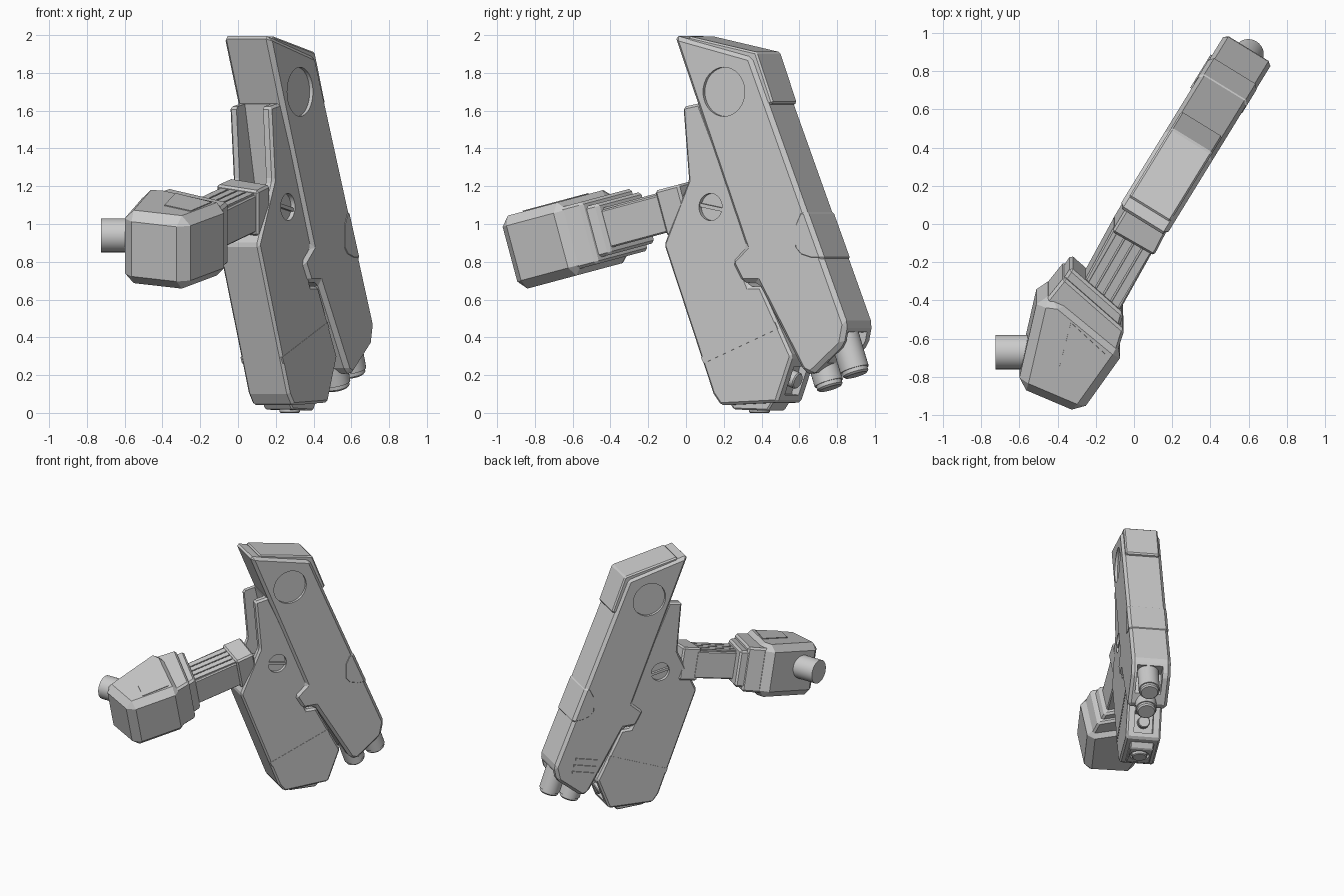
import bpy, bmesh, math
from mathutils import Vector, Matrix

if "Cube" in bpy.data.objects:
    bpy.data.objects.remove(bpy.data.objects["Cube"])

UX, UY = 0.524, 0.852          # heading of the wing plates in plan
TILT = math.radians(15)        # pitch of the arm and pod


def P(s, n, z):
    """Point from distance along the plates, across the plates, and height."""
    return Vector((UX * s + UY * n, UY * s - UX * n, z))


def S(y):
    """Distance along the plates for a y read on the right face."""
    return (y + 0.092) / UY


def prism(name, base, top, bevel=0.0):
    bm = bmesh.new()
    a = [bm.verts.new(p) for p in base]
    b = [bm.verts.new(p) for p in top]
    bm.faces.new(a)
    bm.faces.new(b[::-1])
    for i in range(len(a)):
        j = (i + 1) % len(a)
        bm.faces.new((a[i], b[i], b[j], a[j]))
    bmesh.ops.recalc_face_normals(bm, faces=bm.faces)
    me = bpy.data.meshes.new(name)
    bm.to_mesh(me)
    bm.free()
    ob = bpy.data.objects.new(name, me)
    bpy.context.collection.objects.link(ob)
    if bevel:
        m = ob.modifiers.new("bevel", 'BEVEL')
        m.width, m.segments, m.limit_method = bevel, 1, 'ANGLE'
        m.angle_limit = math.radians(25)
        apply(ob, m)
    return ob


def apply(ob, mod):
    bpy.context.view_layer.objects.active = ob
    bpy.ops.object.modifier_apply(modifier=mod.name)


def side(name, pts, n0, n1, bevel=0.0):
    """Side profile (y, z) extruded across the plates."""
    return prism(name, [P(S(y), n0, z) for y, z in pts],
                 [P(S(y), n1, z) for y, z in pts], bevel)


def plan(name, pts, z0, z1, bevel=0.0):
    """Plan profile (x, y) extruded upward, then pitched like the arm."""
    m = Matrix.Translation((0, 0, 1.09)) @ Matrix.Rotation(TILT, 4, 'X')
    return prism(name, [m @ Vector((x, y, z0)) for x, y in pts],
                 [m @ Vector((x, y, z1)) for x, y in pts], bevel)


def cyl(name, p0, p1, r, bevel=0.0):
    d = p1 - p0
    bpy.ops.mesh.primitive_cylinder_add(vertices=32, radius=r, depth=d.length,
                                        location=(p0 + p1) / 2)
    ob = bpy.context.object
    ob.name = name
    ob.rotation_euler = d.to_track_quat('Z', 'Y').to_euler()
    if bevel:
        m = ob.modifiers.new("bevel", 'BEVEL')
        m.width, m.segments = bevel, 1
        apply(ob, m)
    bpy.ops.object.shade_smooth_by_angle(angle=math.radians(30))
    return ob


def cut(ob, cutter):
    bpy.context.view_layer.update()
    m = ob.modifiers.new("cut", 'BOOLEAN')
    m.operation, m.object, m.solver = 'DIFFERENCE', cutter, 'EXACT'
    apply(ob, m)
    bpy.data.objects.remove(cutter)


# Long rear plate
long_plate = side("long_plate", [
    (-0.07, 2.0), (0.34, 1.885), (0.845, 0.47), (0.825, 0.36), (0.66, 0.2),
    (0.615, 0.22), (0.375, 0.69), (0.29, 0.69), (0.235, 0.8), (0.31, 0.88)],
    -0.115, 0.175, 0.022)
# Pocket for the rear thruster
cut(long_plate, side("pocket", [(0.75, 0.42), (0.95, 0.44), (0.95, 0.1), (0.7, 0.1)],
                     -0.055, 0.135))

# Short front plate with a recessed channel in its upper front
front_plate = side("front_plate", [
    (-0.03, 1.62), (0.06, 1.64), (0.35, 0.87), (0.27, 0.8), (0.32, 0.67),
    (0.385, 0.67), (0.55, 0.3), (0.47, 0.055), (0.17, 0.04), (0.13, 0.1),
    (-0.13, 0.89), (0.0, 1.23)], -0.1, 0.157, 0.014)
cut(front_plate, side("channel", [(-0.2, 1.75), (0.02, 1.75), (0.15, 1.1), (-0.2, 1.1)],
                      -0.055, 0.11))
cut(front_plate, side("socket", [(0.49, 0.245), (0.62, 0.245), (0.55, 0.085), (0.445, 0.1)],
                      -0.04, 0.1))

# Round recesses and slotted screws on both faces
for tag, d, long_n, front_n in (("right", 1, 0.175, 0.157), ("left", -1, -0.115, -0.1)):
    s = S(0.2)
    cut(long_plate, cyl("dish", P(s, long_n - 0.02 * d, 1.7), P(s, long_n + 0.1 * d, 1.7), 0.13))
    s = S(0.12)
    cut(front_plate, cyl("hole", P(s, front_n - 0.025 * d, 1.09),
                         P(s, front_n + 0.1 * d, 1.09), 0.072))
    side("screw_bar_" + tag, [(0.062, 1.11), (0.178, 1.085), (0.178, 1.065), (0.062, 1.09)],
         front_n - 0.03 * d, front_n - 0.006 * d)

# Cap over the top rear corner
side("top_cap", [(0.0, 1.995), (0.36, 1.91), (0.449, 1.64), (0.405, 1.62),
                 (0.3, 1.85), (0.0, 1.93)], -0.097, 0.155, 0.01)

# Hatch wrapped over the rear edge, and band round the front plate
side("rear_hatch", [(0.598, 1.075), (0.567, 1.0), (0.565, 0.87), (0.6, 0.825), (0.66, 0.805),
                    (0.731, 0.805), (0.634, 1.075)], -0.118, 0.178, 0.024)
side("plate_band", [(0.07, 0.295), (0.46, 0.48), (0.475, 0.445), (0.084, 0.262)],
     -0.102, 0.159)

# Vent slats on the left face
for k in range(3):
    z = 0.36 + 0.05 * k
    y = 0.58 - 0.012 * k
    side(f"vent_slat_{k + 1}", [(y, z), (y + 0.15, z + 0.045), (y + 0.15, z + 0.063),
                                (y, z + 0.018)], -0.123, -0.1)

# Rear thruster tubes with end rings
axis = Vector((UX * 0.33, UY * 0.33, -0.944))
for k, (s, z) in enumerate(((1.085, 0.2), (0.925, 0.13)), 1):
    end = P(s, 0.045, z)
    cyl(f"thruster_{k}", end - axis * 0.24, end - axis * 0.03, 0.078)
    cyl(f"thruster_ring_{k}", end - axis * 0.04, end, 0.07, 0.01)

# Small nozzle in the socket and the foot under the front plate
cyl("socket_nozzle", P(0.64, 0.03, 0.195), P(0.715, 0.03, 0.168), 0.045, 0.006)
foot = side("foot", [(0.19, 0.06), (0.22, 0.018), (0.4, 0.012), (0.43, 0.06)],
            -0.06, 0.115, 0.008)
cut(foot, cyl("foot_hole", P(0.475, 0.03, -0.05), P(0.475, 0.03, 0.04), 0.072))
cyl("foot_nozzle", P(0.475, 0.03, 0.0), P(0.475, 0.03, 0.06), 0.055, 0.006)

# Arm with lengthwise ribs
plan("arm_collar", [(-0.115, -0.01), (-0.04, 0.12), (0.17, -0.01), (0.105, -0.14)],
     -0.125, 0.125, 0.012)
plan("arm", [(-0.3, -0.36), (-0.1, 0.02), (0.1, -0.12), (-0.1, -0.49)], -0.105, 0.1, 0.008)
for k in range(4):
    t0, t1 = 0.08 + 0.22 * k, 0.08 + 0.22 * k + 0.18
    a, b = Vector((-0.3, -0.36)), Vector((-0.1, -0.49))
    c, d = Vector((-0.1, 0.0)), Vector((0.1, -0.14))
    plan(f"arm_rib_{k + 1}", [a.lerp(b, t0), c.lerp(d, t0), c.lerp(d, t1), a.lerp(b, t1)],
         0.09, 0.11)

# Stepped flange joining arm and pod
plan("flange_outer", [(-0.47, -0.38), (-0.365, -0.245), (-0.05, -0.53), (-0.09, -0.66)],
     -0.17, 0.17, 0.015)
plan("flange_inner", [(-0.43, -0.36), (-0.33, -0.2), (-0.055, -0.45), (-0.1, -0.62)],
     -0.14, 0.14, 0.015)

# Pod with top panel and side peg
plan("pod", [(-0.61, -0.84), (-0.28, -0.985), (-0.045, -0.645), (-0.38, -0.36), (-0.5, -0.345)],
     -0.2, 0.2, 0.05)
plan("pod_panel", [(-0.33, -0.48), (-0.39, -0.72), (-0.25, -0.84), (-0.14, -0.66)], 0.19, 0.205)
cyl("pod_peg", Vector((-0.725, -0.67, 0.94)), Vector((-0.45, -0.67, 0.94)), 0.09)
